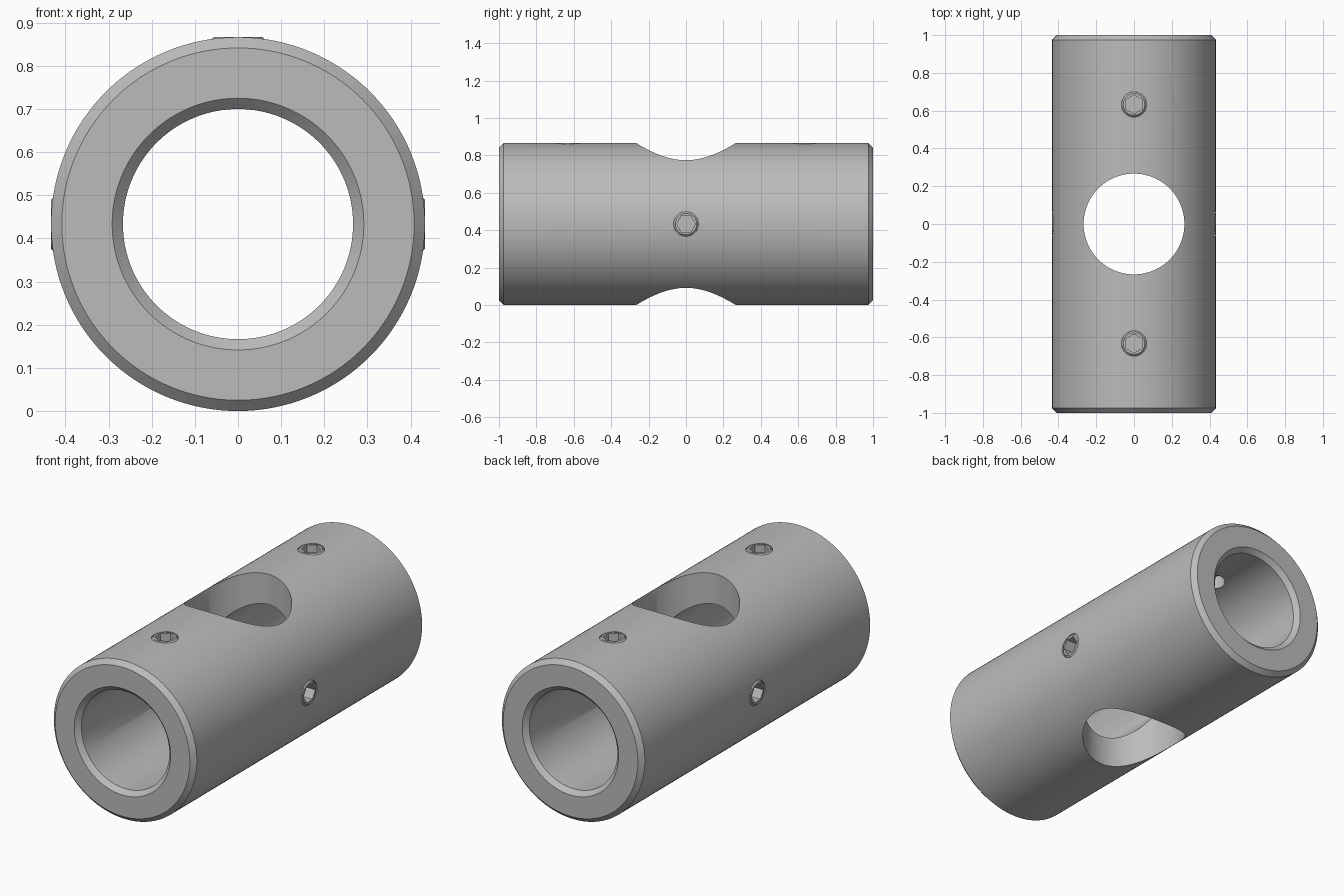
import bpy, bmesh, math
from mathutils import Matrix, Vector

if "Cube" in bpy.data.objects:
    bpy.data.objects.remove(bpy.data.objects["Cube"], do_unlink=True)

R, BORE, HALF, CH = 0.4333, 0.2667, 1.0, 0.025
SCREW_R, SCREW_Y = 0.0667, 0.633
CENTRE = Vector((0, 0, R))

steel = bpy.data.materials.new("grey steel")
steel.use_nodes = True
GREY = (0.5, 0.5, 0.5, 1)
steel.diffuse_color = GREY
steel.node_tree.nodes["Principled BSDF"].inputs["Base Color"].default_value = GREY


def lathe(name, profile, steps, matrix, closed=False):
    """Turn a (radius, height) profile around z, then place it."""
    bm = bmesh.new()
    verts = [bm.verts.new((r, 0, h)) for r, h in profile]
    edges = [bm.edges.new(pair) for pair in zip(verts, verts[1:])]
    if closed:
        edges.append(bm.edges.new((verts[-1], verts[0])))
    bmesh.ops.spin(bm, geom=verts + edges, cent=(0, 0, 0), axis=(0, 0, 1),
                   angle=math.tau, steps=steps)
    bmesh.ops.remove_doubles(bm, verts=bm.verts, dist=1e-5)
    if not closed:
        bmesh.ops.holes_fill(bm, edges=[e for e in bm.edges if e.is_boundary], sides=0)
    bmesh.ops.recalc_face_normals(bm, faces=bm.faces)
    bm.transform(matrix)
    mesh = bpy.data.meshes.new(name)
    bm.to_mesh(mesh)
    bm.free()
    mesh.materials.append(steel)
    obj = bpy.data.objects.new(name, mesh)
    bpy.context.collection.objects.link(obj)
    return obj


def cut(obj, cutter):
    """Subtract the cutter and discard it."""
    cutter.hide_render = True
    mod = obj.modifiers.new("cut", 'BOOLEAN')
    mod.operation, mod.solver, mod.object = 'DIFFERENCE', 'EXACT', cutter
    bpy.context.view_layer.objects.active = obj
    bpy.ops.object.modifier_apply(modifier=mod.name)
    bpy.data.objects.remove(cutter, do_unlink=True)


def smooth(obj):
    bpy.ops.object.select_all(action='DESELECT')
    obj.select_set(True)
    bpy.context.view_layer.objects.active = obj
    bpy.ops.object.shade_smooth_by_angle(angle=math.radians(30))


# Tube with chamfered rims, lying along y
ring = [(BORE, -HALF + CH), (BORE + CH, -HALF), (R - CH, -HALF), (R, -HALF + CH)]
ring += [(r, -h) for r, h in reversed(ring)]
tube = lathe("tube_body", ring, 128,
             Matrix.Translation(CENTRE) @ Matrix.Rotation(math.pi / 2, 4, 'X'), closed=True)

# Cross hole straight through top and bottom
cut(tube, lathe("cross_hole_cutter", [(BORE, -0.6), (BORE, 0.6)], 128,
                Matrix.Translation(CENTRE)))

# Set screws: outward axis z, socket corners along y
turn = Matrix.Rotation(math.pi / 2, 4, 'Y')
places = {
    "front_screw": Matrix.Translation((0, -SCREW_Y, R)),
    "back_screw": Matrix.Translation((0, SCREW_Y, R)),
    "left_screw": Matrix.Translation(CENTRE) @ turn,
    "right_screw": Matrix.Translation(CENTRE) @ turn.inverted(),
}
hex_turn = Matrix.Rotation(math.pi / 2, 4, 'Z')
body = [(0.055, 0.325), (0.066, 0.336), (0.066, R - 0.009), (0.057, R)]
for name, place in places.items():
    cut(tube, lathe("screw_hole_cutter", [(SCREW_R, 0.15), (SCREW_R, 0.6)], 48, place))
    screw = lathe(name, body, 48, place)
    cut(screw, lathe("socket_cutter", [(0.05, R - 0.07), (0.05, 0.6)], 6, place @ hex_turn))
    smooth(screw)
smooth(tube)
